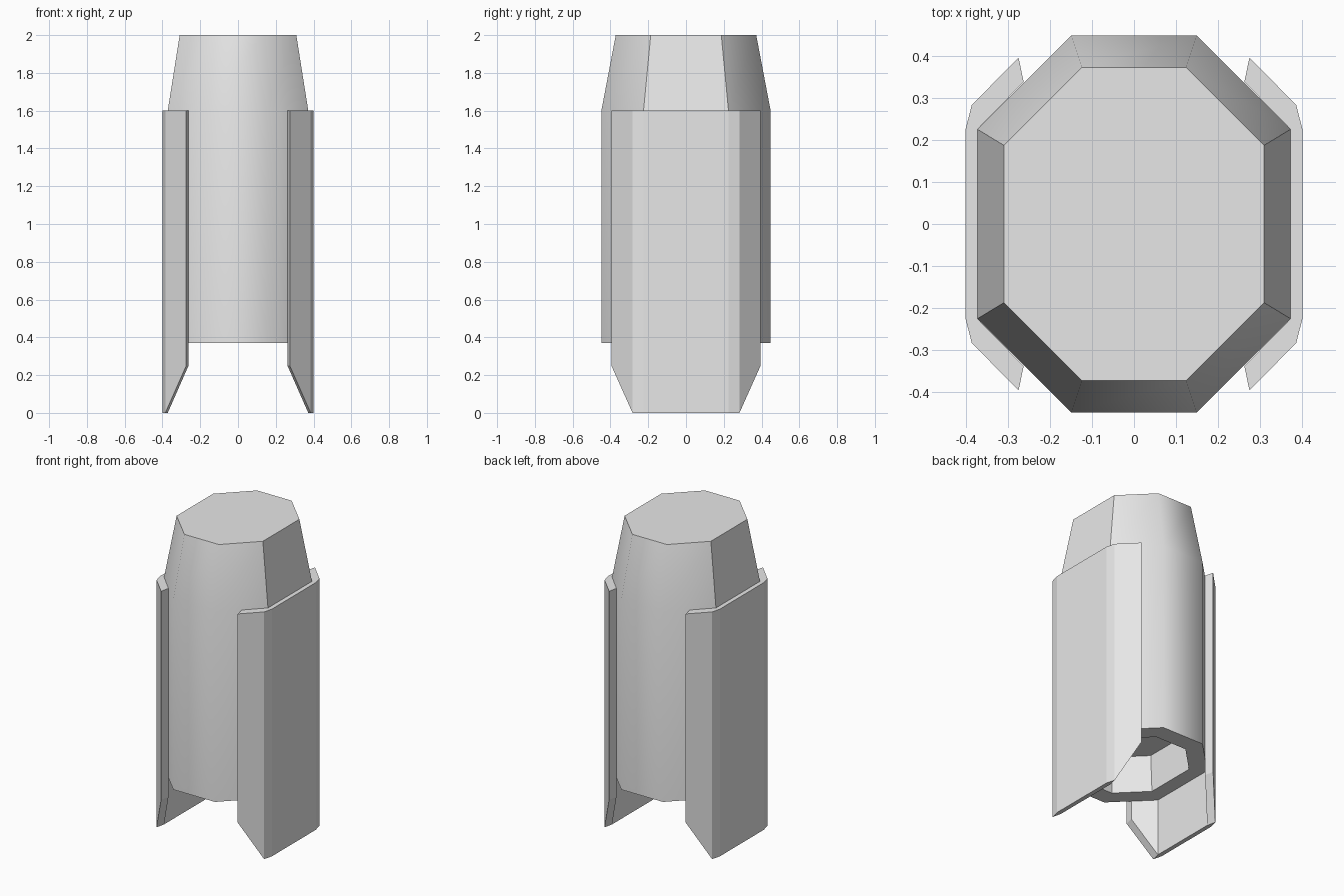
import bpy
import bmesh

cube = bpy.data.objects.get("Cube")
if cube:
    bpy.data.objects.remove(cube, do_unlink=True)

GREY = (0.8, 0.8, 0.8, 1.0)
mat = bpy.data.materials.new("light grey")
mat.use_nodes = True
mat.diffuse_color = GREY
mat.node_tree.nodes["Principled BSDF"].inputs["Base Color"].default_value = GREY


def finish(bm, name):
    bmesh.ops.recalc_face_normals(bm, faces=bm.faces)
    mesh = bpy.data.meshes.new(name)
    bm.to_mesh(mesh)
    bm.free()
    mesh.materials.append(mat)
    obj = bpy.data.objects.new(name, mesh)
    bpy.context.collection.objects.link(obj)
    return obj


def bridge(bm, lower, upper):
    n = len(lower)
    return [bm.faces.new((lower[i], lower[(i + 1) % n], upper[(i + 1) % n], upper[i]))
            for i in range(n)]


# Body: one octagon outline, scaled at each level, with a recess underneath
quarter = [(0.372, 0.225), (0.149, 0.448)]
outline = (quarter + [(-x, y) for x, y in reversed(quarter)]
           + [(-x, -y) for x, y in quarter] + [(x, -y) for x, y in reversed(quarter)])
levels = [(0.70, 0.60), (0.75, 0.37), (1.0, 0.37), (1.0, 1.6), (0.83, 2.0)]

bm = bmesh.new()
rings = [[bm.verts.new((x * s, y * s, z)) for x, y in outline] for s, z in levels]
walls = [bridge(bm, a, b) for a, b in zip(rings, rings[1:])]
bm.faces.new(rings[0])
bm.faces.new(rings[-1])
bm.normal_update()

# The front and back blend into the diagonals; every other corner stays crisp
for f in walls[2] + walls[3]:
    f.smooth = True
for e in bm.edges:
    a, b = (v.co for v in e.verts)
    flat_rim = abs(a.z - b.z) < 0.01 and abs(a.z - 1.6) > 0.01
    side_corner = abs(a.x) > abs(a.y) and abs(b.x) > abs(b.y)
    e.smooth = not (flat_rim or side_corner)
finish(bm, "body")

# Side shells: a bent plate whose ends are cut away at the foot
half = [(0.372, 0.225, 0.0), (0.262, 0.337, 0.25), (0.274, 0.395, 0.25),
        (0.385, 0.283, 0.0), (0.40, 0.225, 0.0)]
for name, side in (("left_shell", 1), ("right_shell", -1)):
    bm = bmesh.new()
    foot = {}
    top = {}
    for end in (1, -1):
        foot[end] = [bm.verts.new((side * x, end * y, z)) for x, y, z in half]
        top[end] = [bm.verts.new((side * x, end * y, 1.6)) for x, y, z in half]
        # Bent end of the plate
        for i in range(4):
            bm.faces.new((foot[end][i], foot[end][i + 1], top[end][i + 1], top[end][i]))
        bm.faces.new(top[end])
        bm.faces.new(foot[end][:4])
        bm.faces.new((foot[end][0], foot[end][3], foot[end][4]))
    # Flat middle of the plate joins both ends
    for loop in (foot, top):
        bm.faces.new((loop[1][0], loop[1][4], loop[-1][4], loop[-1][0]))
    for i in (0, 4):
        bm.faces.new((foot[1][i], foot[-1][i], top[-1][i], top[1][i]))
    finish(bm, name)
